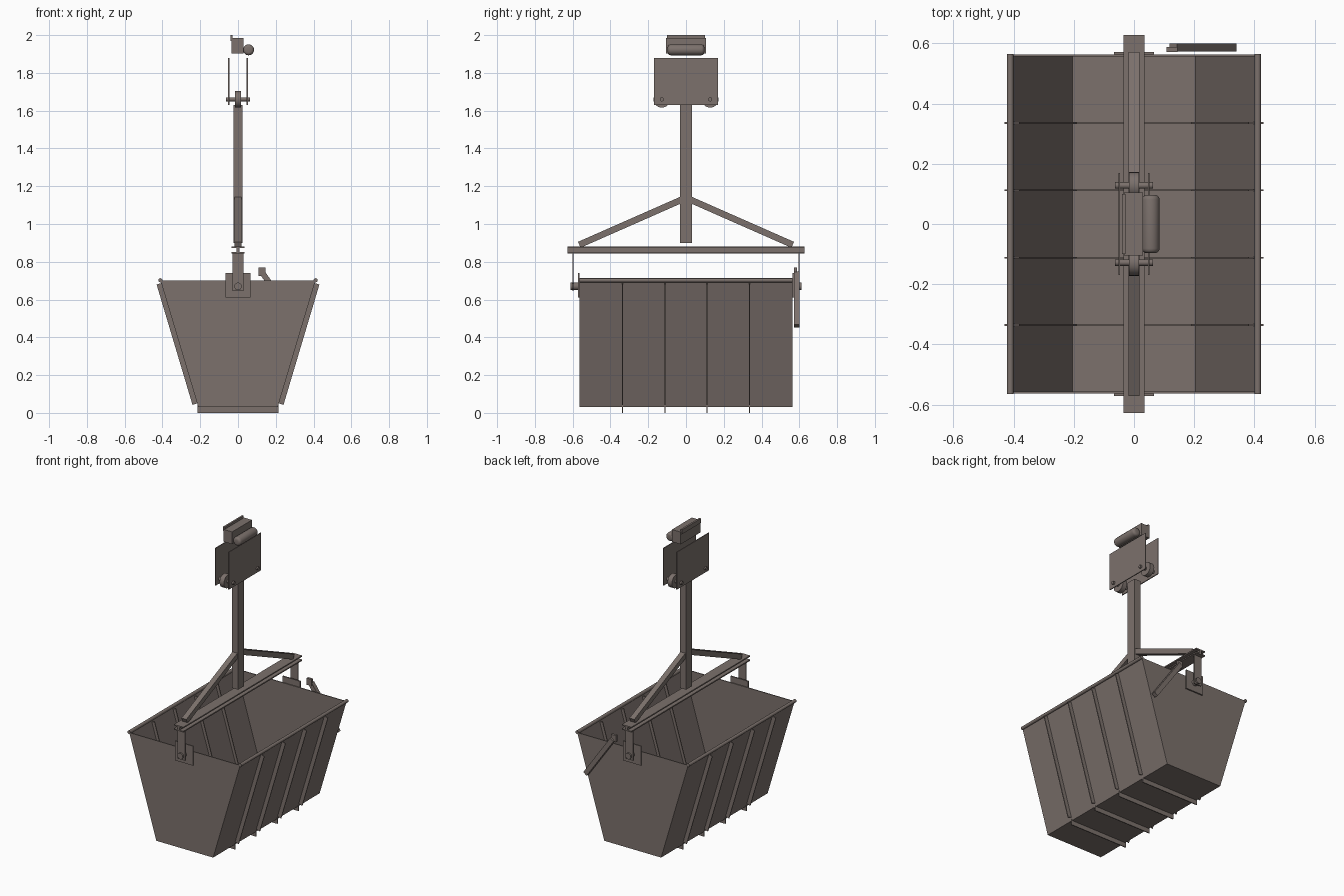
import bpy, bmesh, math
from mathutils import Vector, Matrix

if "Cube" in bpy.data.objects:
    bpy.data.objects.remove(bpy.data.objects["Cube"])

steel = bpy.data.materials.new("grey_brown_steel")
steel.diffuse_color = (0.2, 0.165, 0.15, 1)
steel.use_nodes = True
steel.node_tree.nodes["Principled BSDF"].inputs["Base Color"].default_value = steel.diffuse_color

def finish(name, bm, smooth=False):
    bmesh.ops.recalc_face_normals(bm, faces=bm.faces)
    me = bpy.data.meshes.new(name)
    bm.to_mesh(me)
    bm.free()
    me.materials.append(steel)
    ob = bpy.data.objects.new(name, me)
    bpy.context.collection.objects.link(ob)
    if smooth:
        bpy.ops.object.select_all(action='DESELECT')
        ob.select_set(True)
        bpy.context.view_layer.objects.active = ob
        bpy.ops.object.shade_smooth_by_angle(angle=math.radians(40))
    return ob

def box(name, x0, x1, y0, y1, z0, z1):
    bm = bmesh.new()
    m = Matrix.Translation(((x0+x1)/2, (y0+y1)/2, (z0+z1)/2)) @ Matrix.Diagonal((x1-x0, y1-y0, z1-z0, 1))
    bmesh.ops.create_cube(bm, size=1, matrix=m)
    return finish(name, bm)

def cyl(name, a, b, r, seg=20, bevel=0):
    a, b = Vector(a), Vector(b)
    rot = (b-a).to_track_quat('Z', 'Y').to_matrix().to_4x4()
    bm = bmesh.new()
    bmesh.ops.create_cone(bm, cap_ends=True, segments=seg, radius1=r, radius2=r,
                          depth=(b-a).length, matrix=Matrix.Translation((a+b)/2) @ rot)
    if bevel:
        caps = {e for f in bm.faces if len(f.verts) > 4 for e in f.edges}
        bmesh.ops.bevel(bm, geom=list(caps), offset=bevel, segments=4, profile=0.5, affect='EDGES')
    return finish(name, bm, True)

def prism(name, pts, lo, hi, axis='y'):
    """Extrude an outline: (x,z) along y, or (y,z) along x."""
    bm = bmesh.new()
    put = (lambda p, t: (p[0], t, p[1])) if axis == 'y' else (lambda p, t: (t, p[0], p[1]))
    A = [bm.verts.new(put(p, lo)) for p in pts]
    B = [bm.verts.new(put(p, hi)) for p in pts]
    bm.faces.new(A)
    bm.faces.new(B[::-1])
    n = len(pts)
    for i in range(n):
        bm.faces.new((A[i], A[(i+1) % n], B[(i+1) % n], B[i]))
    return finish(name, bm)

def bar(a, b, w):
    """Outline of a straight bar of width w between two 2D points."""
    a, b = Vector(a), Vector(b)
    d = (b-a).normalized()
    n = Vector((-d.y, d.x)) * w/2
    return [a-n, b-n, b+n, a+n]

# tub: folded side and floor sheet plus two end sheets
t = 0.006
prism("tub_sheet", [(-.41, .70), (-.21, .03), (.21, .03), (.41, .70), (.41-t, .70),
                    (.21-t, .03+t), (-.21+t, .03+t), (-.41+t, .70)], -.563, .563)
for s, n in ((-1, "front"), (1, "back")):
    y0, y1 = sorted((s*.557, s*.563))
    prism(n + "_tub_end", [(-.21, .03), (.21, .03), (.41, .70), (-.41, .70)], y0, y1)

# rim rods
for s, n in ((-1, "left"), (1, "right")):
    cyl(n + "_rim_rod", (s*.411, -.565, .702), (s*.411, .565, .702), .011, 12)

# ribs wrapped around the tub
for i, y in enumerate((-.336, -.112, .112, .336)):
    box(f"floor_rib_{i}", -.215, .215, y-.003, y+.003, 0, .058)
    for s in (-1, 1):
        prism(f"side_rib_{i}_{'left' if s < 0 else 'right'}",
              bar((s*.216, .05), (s*.406, .687), .052), y-.003, y+.003)

# pivots, hangers and braces at both ends
for s, n in ((-1, "front"), (1, "back")):
    span = lambda a, b: sorted((s*a, s*b))
    box(n + "_pivot_pad", -.066, .066, *span(.563, .572), .61, .74)
    box(n + "_hanger", -.028, .028, *span(.595, .602), .645, .845)
    cyl(n + "_pivot_pin", (0, s*.56, .67), (0, s*.612, .67), .02)
    prism(n + "_brace", bar((s*.565, .89), (s*.02, 1.13), .034), -.018, .018, 'x')

# I-section crossbeam
I = [(-.035, .845), (.035, .845), (.035, .853), (.008, .853), (.008, .872), (.035, .872),
     (.035, .88), (-.035, .88), (-.035, .872), (-.008, .872), (-.008, .853), (-.035, .853)]
prism("crossbeam", I, -.628, .628)

# central post
box("post", -.023, .023, -.033, .033, .90, 1.63)

# trolley plates, wheels and axles
for s, n in ((-1, "left"), (1, "right")):
    x0, x1 = sorted((s*.046, s*.052))
    box(n + "_trolley_plate", x0, x1, -.17, .17, 1.63, 1.88)
for s, n in ((-1, "front"), (1, "back")):
    cyl(n + "_wheel", (-.016, s*.128, 1.66), (.016, s*.128, 1.66), .044, 28)
    cyl(n + "_axle", (-.063, s*.128, 1.66), (.063, s*.128, 1.66), .011, 14)

# motor unit
box("gearbox", -.034, .03, -.105, .105, 1.903, 1.985)
box("contact_strip", -.04, -.028, -.1, .1, 1.97, 2.0)
cyl("motor", (.056, -.097, 1.922), (.056, .097, 1.922), .029, 28, .016)

# tipping lever on the back end
box("lever_catch", .108, .145, .572, .588, .725, .77)
prism("lever_arm", bar((.13, .74), (.328, .46), .03), .573, .6)
